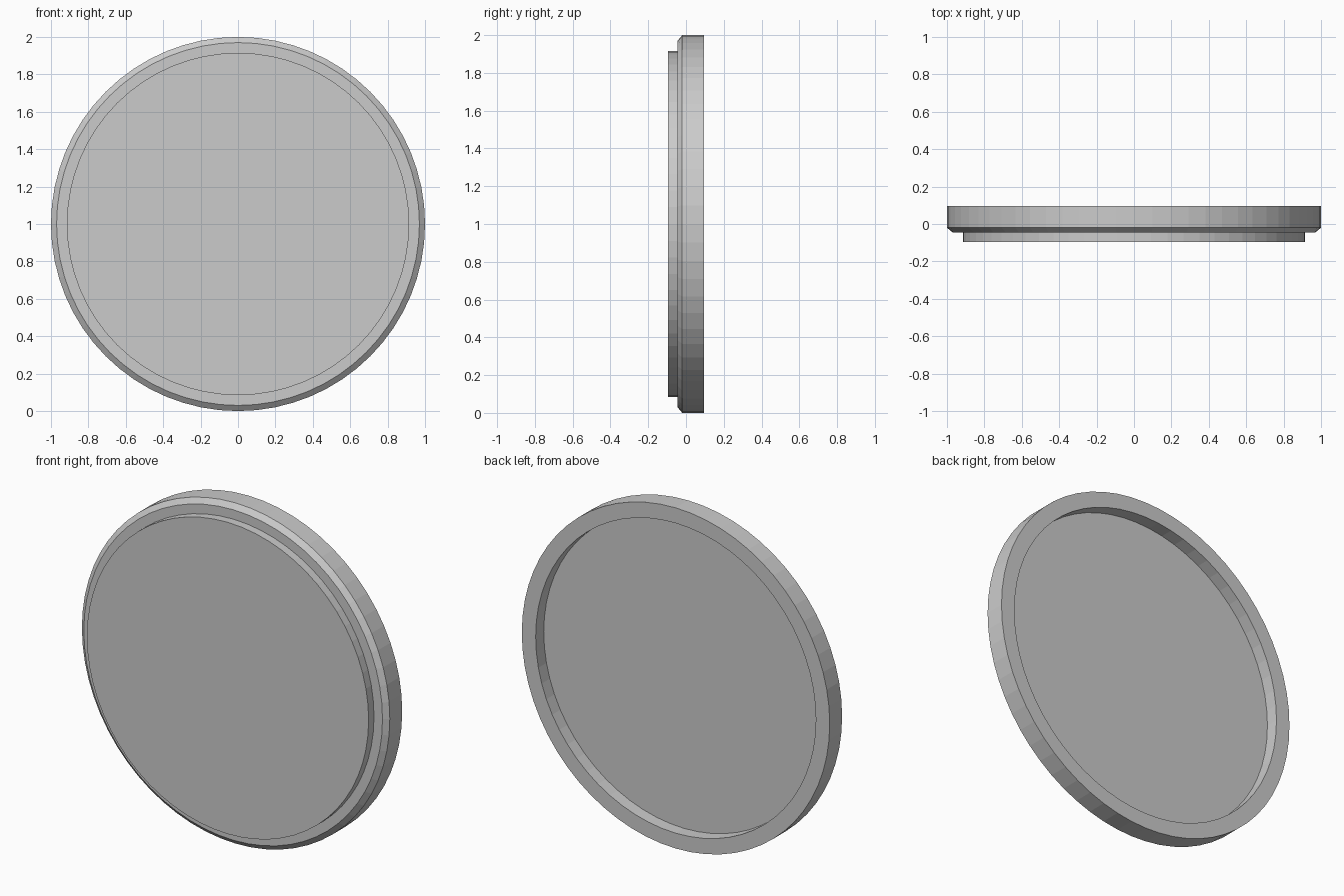
import bpy, bmesh, math

if "Cube" in bpy.data.objects:
    bpy.data.objects.remove(bpy.data.objects["Cube"])

SEGMENTS = 64
# (radius, y) from front centre, over the rim, into the back recess
PROFILE = [(0.915, -0.095), (0.915, -0.045), (0.97, -0.045), (1.0, -0.02),
           (1.0, 0.095), (0.91, 0.095), (0.91, 0.02)]


def ring(bm, radius, y):
    angles = [2 * math.pi * i / SEGMENTS for i in range(SEGMENTS)]
    return [bm.verts.new((radius * math.cos(a), y, 1 + radius * math.sin(a)))
            for a in angles]


# round lid: revolved profile, capped on the front and in the recess
bm = bmesh.new()
rings = [ring(bm, r, y) for r, y in PROFILE]
for a, b in zip(rings, rings[1:]):
    for i in range(SEGMENTS):
        j = (i + 1) % SEGMENTS
        bm.faces.new((a[i], a[j], b[j], b[i]))
bm.faces.new(rings[0])
bm.faces.new(rings[-1])
bmesh.ops.recalc_face_normals(bm, faces=bm.faces)

mesh = bpy.data.meshes.new("round_lid")
bm.to_mesh(mesh)
bm.free()
lid = bpy.data.objects.new("round_lid", mesh)
bpy.context.collection.objects.link(lid)
